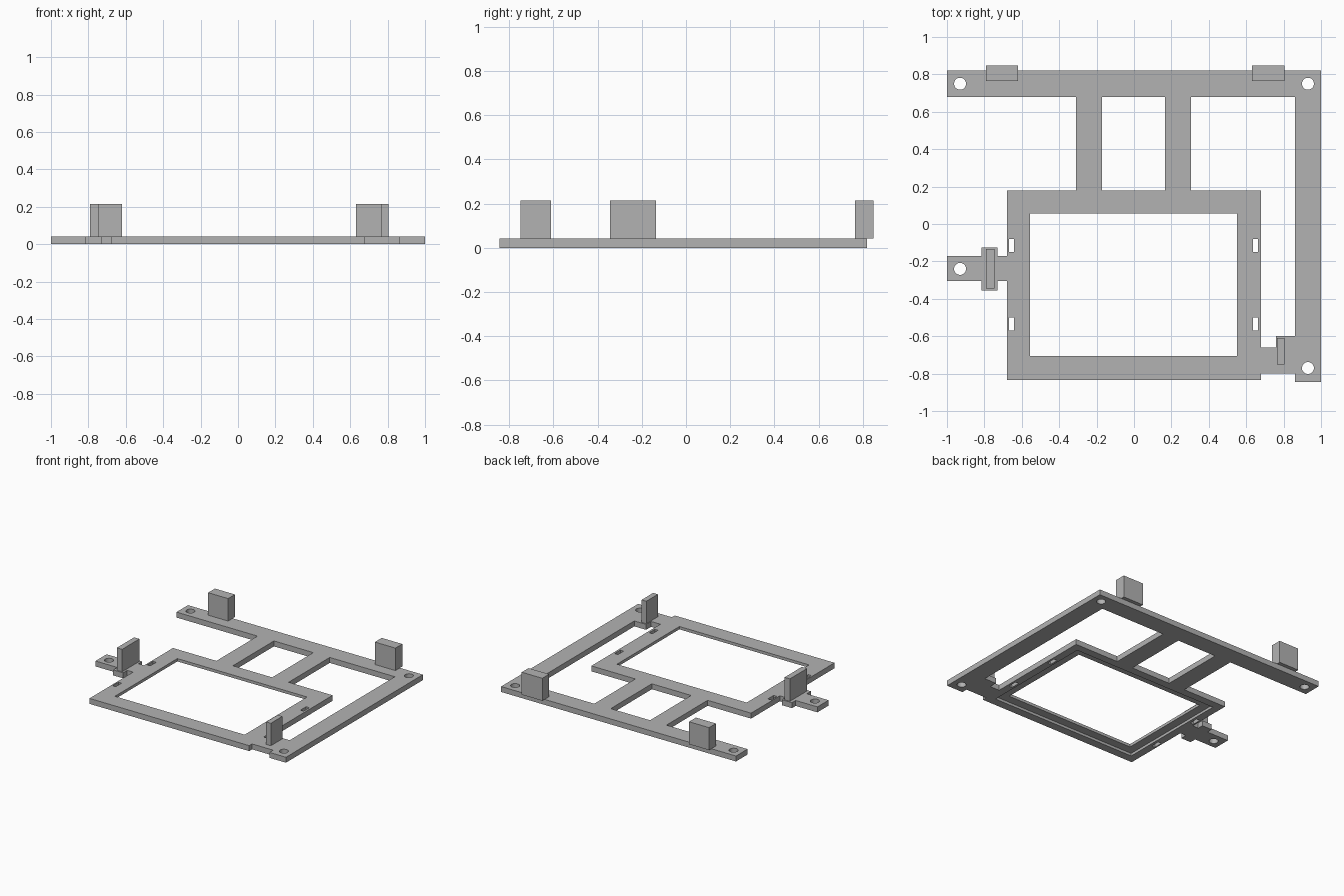
import bpy
import bmesh
import math

cube = bpy.data.objects.get("Cube")
if cube:
    bpy.data.objects.remove(cube, do_unlink=True)

THICK = 0.042      # plate thickness
TOP = 0.215        # top of the upright tabs
RECESS = 0.02      # depth of the rebate under the window

grey = bpy.data.materials.new("plain grey")
grey.use_nodes = True
grey.diffuse_color = (0.45, 0.45, 0.45, 1)
grey.node_tree.nodes["Principled BSDF"].inputs["Base Color"].default_value = (0.45, 0.45, 0.45, 1)


def prism(name, points, z0, z1):
    """Extrude a flat outline from z0 up to z1."""
    bm = bmesh.new()
    face = bm.faces.new([bm.verts.new((x, y, z0)) for x, y in points])
    out = bmesh.ops.extrude_face_region(bm, geom=[face])
    verts = [g for g in out["geom"] if isinstance(g, bmesh.types.BMVert)]
    bmesh.ops.translate(bm, verts=verts, vec=(0, 0, z1 - z0))
    bmesh.ops.recalc_face_normals(bm, faces=bm.faces)
    mesh = bpy.data.meshes.new(name)
    bm.to_mesh(mesh)
    bm.free()
    mesh.materials.append(grey)
    obj = bpy.data.objects.new(name, mesh)
    bpy.context.collection.objects.link(obj)
    return obj


def rect(x0, x1, y0, y1):
    return [(x0, y0), (x1, y0), (x1, y1), (x0, y1)]


def circle(x, y, r, n=32):
    turns = [2 * math.pi * i / n for i in range(n)]
    return [(x + r * math.cos(a), y + r * math.sin(a)) for a in turns]


def cut(target, points, z0=-0.1, z1=0.1):
    """Subtract a prism from the target and discard the cutter."""
    cutter = prism("cutter", points, z0, z1)
    cutter.hide_render = True
    mod = target.modifiers.new("cut", "BOOLEAN")
    mod.operation = "DIFFERENCE"
    mod.solver = "EXACT"
    mod.object = cutter
    bpy.context.view_layer.update()
    result = target.evaluated_get(bpy.context.evaluated_depsgraph_get())
    mesh = bpy.data.meshes.new_from_object(result)
    target.modifiers.clear()
    target.data = mesh
    bpy.data.objects.remove(cutter, do_unlink=True)


# Base plate: window frame, back rail, side rail and left ear in one outline
outline = [
    (-.68, -.835), (.68, -.835), (.68, -.8), (.86, -.8), (.86, -.845), (1, -.845),
    (1, .82), (-1, .82), (-1, .68), (-.31, .68), (-.31, .18), (-.68, .18),
    (-.68, -.17), (-.73, -.17), (-.73, -.125), (-.815, -.125), (-.815, -.17), (-1, -.17),
    (-1, -.305), (-.815, -.305), (-.815, -.355), (-.73, -.355), (-.73, -.305), (-.68, -.305),
]
plate = prism("base_plate", outline, 0, THICK)

# Rebate on the underside, then the window itself
cut(plate, rect(-.62, .62, -.77, .12), -0.1, RECESS)
cut(plate, rect(-.555, .55, -.705, .055))

# Openings between the struts and beside the side rail
cut(plate, rect(-.17, .165, .18, .68))
cut(plate, [(.305, .18), (.68, .18), (.68, -.66), (.76, -.66),
            (.76, -.6), (.86, -.6), (.86, .68), (.305, .68)])

# Strap slots on both sides of the window
for x in (-.655, .65):
    for y in (-.115, -.535):
        cut(plate, rect(x - .014, x + .014, y - .035, y + .035))

# Screw holes
for x, y in ((-.93, .75), (.93, .75), (-.93, -.24), (.93, -.77)):
    cut(plate, circle(x, y, .032))

# Upright tabs standing on the plate
tabs = {
    "back_right_tab": rect(-.79, -.62, .765, .848),
    "back_left_tab": rect(.63, .805, .765, .848),
    "right_side_tab": rect(-.79, -.745, -.345, -.135),
    "left_front_tab": rect(.765, .805, -.75, -.61),
}
for name, points in tabs.items():
    prism(name, points, THICK, TOP)
